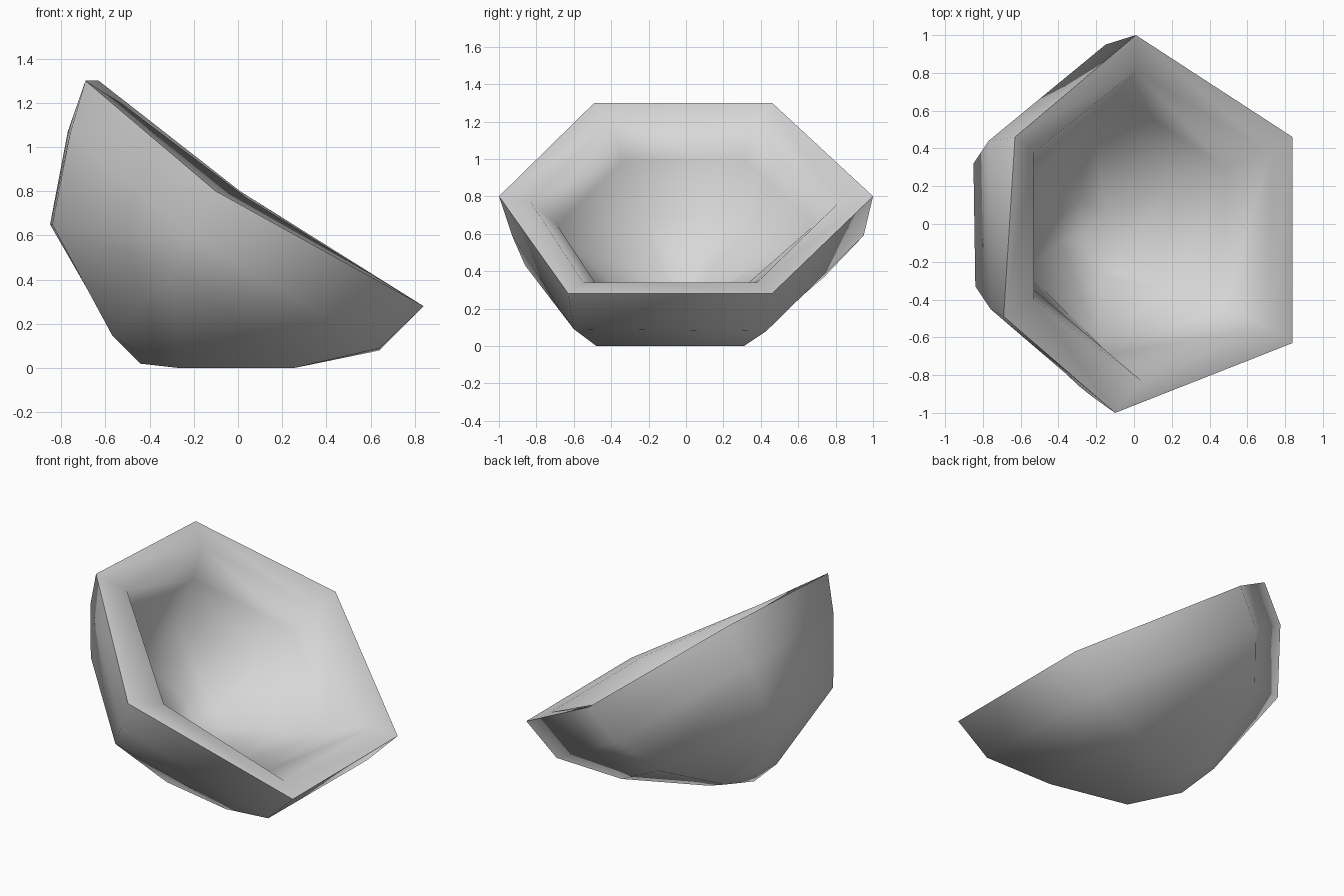
import bpy, bmesh
from mathutils import Vector

cube = bpy.data.objects.get("Cube")
if cube:
    bpy.data.objects.remove(cube)

# One plain grey
grey = bpy.data.materials.new("stone grey")
grey.use_nodes = True
colour = (0.68, 0.68, 0.68, 1)
grey.diffuse_color = colour
grey.node_tree.nodes["Principled BSDF"].inputs["Base Color"].default_value = colour

# Six-sided rings of the tilted outer shell, from the rim down to the foot
RINGS = [
    [(0.01, 1.0, 0.8), (0.84, 0.46, 0.28), (0.84, -0.63, 0.28),
     (-0.1, -1.0, 0.8), (-0.69, -0.49, 1.3), (-0.63, 0.46, 1.3)],
    [(-0.15, 0.95, 0.59), (0.64, 0.43, 0.08), (0.64, -0.6, 0.09),
     (-0.2, -0.93, 0.59), (-0.76, -0.45, 1.06), (-0.77, 0.44, 1.07)],
    [(-0.32, 0.74, 0.37), (0.25, 0.31, 0), (0.25, -0.48, 0),
     (-0.29, -0.86, 0.43), (-0.84, -0.33, 0.65), (-0.85, 0.32, 0.65)],
    [(-0.42, 0.2, 0.1), (-0.23, 0.09, 0), (-0.13, -0.36, 0),
     (-0.26, -0.37, 0), (-0.57, -0.13, 0.15), (-0.58, 0.05, 0.18)],
]
FOOT = Vector((-0.44, -0.08, 0.02))
CENTRE = sum((Vector(p) for p in RINGS[0]), Vector()) / 6

# Inner edge of the lip, then how far each lower ring is drawn in
LIP = [(0.01, 0.81, 0.76), (0.72, 0.38, 0.34), (0.72, -0.55, 0.34),
       (0.04, -0.83, 0.77), (-0.53, -0.4, 1.2), (-0.53, 0.38, 1.2)]
INWARD = [0.27, 0.29, 0.29]

bm = bmesh.new()


def add_ring(points, inward=0.0):
    return [bm.verts.new(Vector(p).lerp(CENTRE, inward)) for p in points]


def bridge(upper, lower):
    for i in range(6):
        j = (i + 1) % 6
        bm.faces.new((upper[i], upper[j], lower[j], lower[i]))


def close(ring, tip):
    for i in range(6):
        bm.faces.new((ring[i], ring[(i + 1) % 6], tip))


# Outer wall
outer = [add_ring(r) for r in RINGS]
for a, b in zip(outer, outer[1:]):
    bridge(a, b)
close(outer[-1], bm.verts.new(FOOT))

# Lip and hollow, the lower rings drawn in towards the middle of the opening
inner = [add_ring(LIP)] + [add_ring(r, t) for r, t in zip(RINGS[1:], INWARD)]
bridge(outer[0], inner[0])
for a, b in zip(inner, inner[1:]):
    bridge(a, b)
close(inner[-1], bm.verts.new(FOOT.lerp(CENTRE, INWARD[-1])))

bmesh.ops.recalc_face_normals(bm, faces=bm.faces[:])
for face in bm.faces:
    face.smooth = True

# Only the outside edge of the rim stays crisp
for i in range(6):
    bm.edges.get((outer[0][i], outer[0][(i + 1) % 6])).smooth = False

mesh = bpy.data.meshes.new("tilted_bowl")
bm.to_mesh(mesh)
bm.free()
mesh.materials.append(grey)
bowl = bpy.data.objects.new("tilted_bowl", mesh)
bpy.context.collection.objects.link(bowl)
